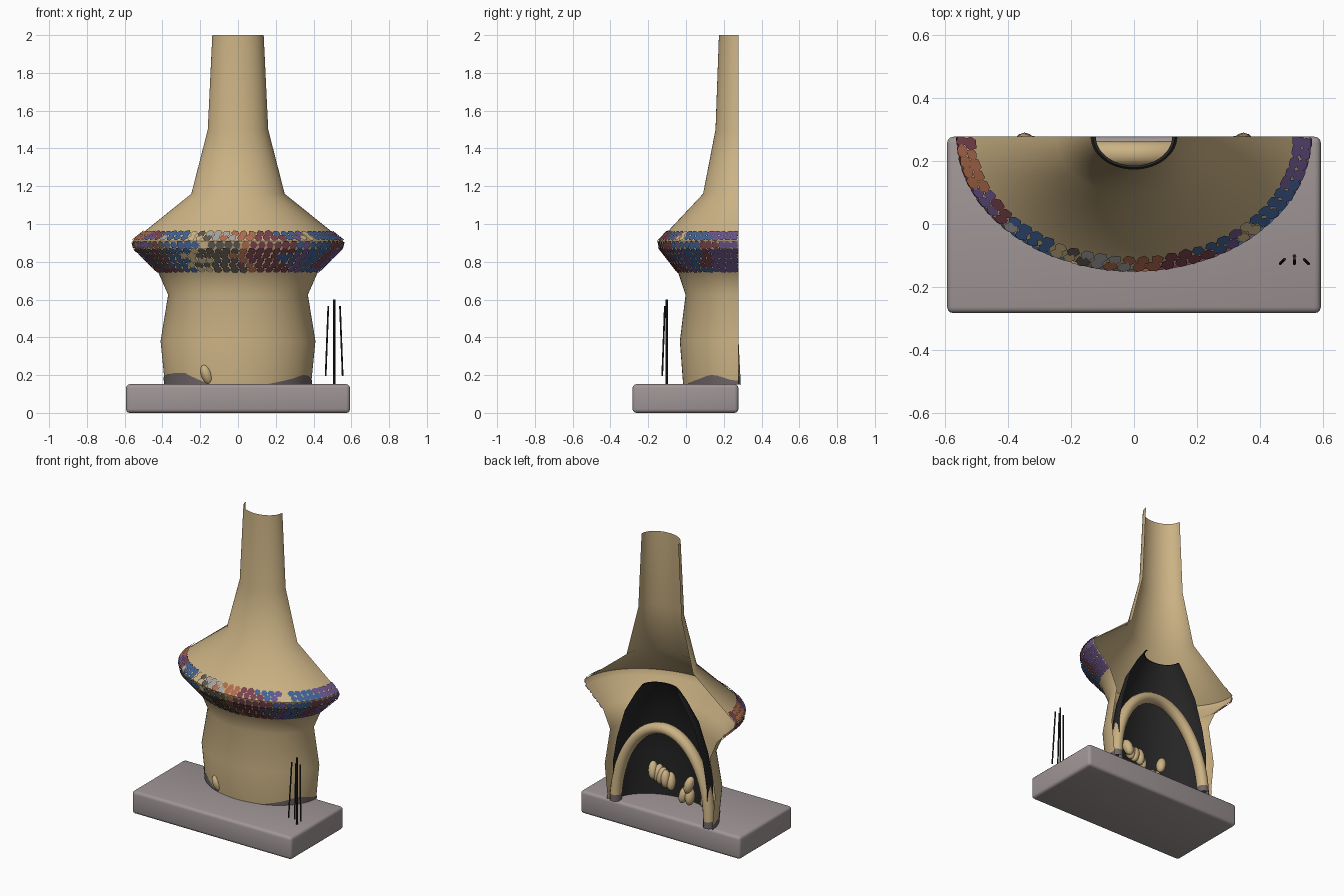
import bpy, bmesh, math, random
from mathutils import Vector

if "Cube" in bpy.data.objects:
    bpy.data.objects.remove(bpy.data.objects["Cube"])

random.seed(4)
AXIS_Y, SQUASH = 0.277, 0.755      # centre of the half oval plan, depth to width


def lin(c):
    return c / 12.92 if c <= 0.04045 else ((c + 0.055) / 1.055) ** 2.4


def mat(name, r, g, b):
    m = bpy.data.materials.new(name)
    m.diffuse_color = (lin(r / 255), lin(g / 255), lin(b / 255), 1)
    m.use_nodes = True
    m.node_tree.nodes["Principled BSDF"].inputs["Base Color"].default_value = m.diffuse_color
    return m


clay = mat("clay", 203, 178, 132)
stone = mat("stone", 160, 150, 150)
soot = mat("soot_black", 38, 38, 38)
ash = mat("ash_grey", 112, 102, 104)
blue = mat("tile_blue", 66, 98, 150)
purple = mat("tile_purple", 108, 86, 142)
maroon = mat("tile_maroon", 122, 66, 78)
terra = mat("tile_terracotta", 176, 108, 78)
silver = mat("tile_silver", 165, 162, 162)
slate = mat("tile_slate", 92, 86, 80)


def make(name, bm, mats, smooth=True):
    me = bpy.data.meshes.new(name)
    bm.to_mesh(me)
    bm.free()
    for m in mats:
        me.materials.append(m)
    ob = bpy.data.objects.new(name, me)
    bpy.context.collection.objects.link(ob)
    if smooth:
        bpy.context.view_layer.objects.active = ob
        ob.select_set(True)
        bpy.ops.object.shade_smooth_by_angle(angle=math.radians(40))
        ob.select_set(False)
    return ob


def oval(r, z, a):
    """Point on the half oval; a = 0 at -x, pi at +x, front in between."""
    return Vector((-r * math.cos(a), AXIS_Y - SQUASH * r * math.sin(a), z))


def half_turn(name, profile, material, segs=48):
    bm = bmesh.new()
    rows = [[bm.verts.new(oval(r, z, math.pi * i / segs)) for i in range(segs + 1)]
            for r, z in profile]
    for lo, hi in zip(rows, rows[1:]):
        for i in range(segs):
            bm.faces.new((lo[i], lo[i + 1], hi[i + 1], hi[i]))
    return make(name, bm, [material])


# Stone plinth
bm = bmesh.new()
bmesh.ops.create_cube(bm, size=1)
for v in bm.verts:
    v.co = Vector((v.co.x * 1.186, v.co.y * 0.56 - 0.003, (v.co.z + 0.5) * 0.152))
bmesh.ops.bevel(bm, geom=bm.edges[:], offset=0.02, segments=3, profile=0.5, affect='EDGES')
make("plinth", bm, [stone])

# Clay hood and flue, open at the back
TOP, RIM, UNDER, NECK = (0.247, 1.16), (0.558, 0.91), (0.548, 0.87), (0.425, 0.75)
half_turn("hood", [(0.387, 0.15), (0.41, 0.38), (0.37, 0.625), NECK, UNDER, RIM, TOP,
                   (0.16, 1.5), (0.136, 2.0)], clay)

# Sooty liner inside the hood, open to the flue
half_turn("firebox_liner", [(0.352, 0.15), (0.348, 0.42), (0.32, 0.58), (0.26, 0.78),
                            (0.18, 0.92), (0.13, 0.99), (0.121, 0.988)], soot)

# Ash stain around the foot of the hood, with a wavy top edge
bm = bmesh.new()
prev = None
for i in range(61):
    a = math.pi * i / 60
    d = math.degrees(a)
    if d < 68:
        h = 0.034 + 0.028 * math.sin(math.radians(d * 2.2)) if d < 45 else 0.06 * (68 - d) / 23
    elif d > 112:
        h = 0.035 * (d - 112) / 28 if d < 140 else 0.036 + 0.014 * math.sin((d - 140) / 8)
    else:
        h = 0.001
    pair = (bm.verts.new(oval(0.391, 0.15, a)), bm.verts.new(oval(0.391 + h * 0.1, 0.15 + h, a)))
    if prev:
        bm.faces.new((prev[0], pair[0], pair[1], prev[1]))
    prev = pair
make("ash_stain", bm, [ash])

# Mosaic belt: six-sided tiles laid in rows that follow the hood profile
tile_mats = [blue, purple, maroon, terra, silver, slate, clay]
B, P, M, T, S, D, C = range(7)
upper = [M, T, T, P, M, S, B, B, C, D, S, T, T, M, M, B, P, C, B, B, B, P, P, P]
lower = [M, T, P, D, M, D, B, B, C, D, D, D, T, M, M, M, B, P, B, B, M, P, P, P]
bm = bmesh.new()


def tile_row(start, end, k, run, odd):
    """One row at fraction k of the slanted band from start to end."""
    dr, dz = end[0] - start[0], end[1] - start[1]
    r, z = start[0] + dr * k, start[1] + dz * k
    count = int(math.pi * 0.88 * r / 0.039)
    drift = random.uniform(-0.4, 0.4)
    for i in range(count):
        a = math.pi * (i + (0.65 if odd else 0.35)) / count
        c = oval(r, z, a)
        u = (oval(r, z, a + 0.01) - oval(r, z, a - 0.01)).normalized()
        w = (oval(r + dr, z + dz, a) - c).normalized()
        n = u.cross(w).normalized()
        if n.dot(c - Vector((0, AXIS_Y, z))) < 0:
            n = -n
        spin = random.uniform(-0.25, 0.25)
        size = random.uniform(0.021, 0.025)
        ring = []
        for j in range(6):
            t = spin + math.pi * j / 3
            p = c + n * 0.007 + (u * math.cos(t) + w * math.sin(t)) * size * random.uniform(.86, 1.1)
            p.y = min(p.y, AXIS_Y)
            ring.append(bm.verts.new(p))
        f = bm.faces.new(ring)
        f.normal_update()
        if f.normal.dot(n) < 0:
            f.normal_flip()
        pick = a / math.pi * len(run) + random.uniform(-0.7, 0.7) + drift
        f.material_index = run[max(0, min(len(run) - 1, int(pick)))]


for j, k in enumerate((0.05, 0.14)):                 # sloping top
    tile_row(RIM, TOP, k, upper, j)
tile_row(UNDER, RIM, 0.5, lower, 0)                  # rim
for j in range(5):                                   # underside
    tile_row(UNDER, NECK, 0.08 + j * 0.205, lower, j % 2 == 0)
make("mosaic_belt", bm, tile_mats, smooth=False)

# Rounded arch around the fire opening, leaning slightly inwards, ash at its feet
bm = bmesh.new()
rings, N, SIDES = [], 40, 12
for i in range(N + 1):
    t = math.pi * i / N
    s = math.sin(t)
    c = Vector((-0.347 * math.cos(t), 0.25 - 0.028 * s, 0.15 + 0.553 * s))
    out = Vector((-0.56 * math.cos(t), 0, 0.35 * s)).normalized()
    rings.append([bm.verts.new(c + out * 0.036 * math.cos(q) + Vector((0, 0.04 * math.sin(q), 0)))
                  for q in (2 * math.pi * k / SIDES for k in range(SIDES))])
for p, q in zip(rings, rings[1:]):
    for k in range(SIDES):
        n = (k + 1) % SIDES
        f = bm.faces.new((p[k], p[n], q[n], q[k]))
        f.material_index = 1 if f.calc_center_median().z < 0.18 else 0
bmesh.ops.recalc_face_normals(bm, faces=bm.faces[:])
make("opening_arch", bm, [clay, ash])

# Lumpy fire logs heaped inside, one poking out of the front wall
logs = [(0.155, 0.127, 0.35), (0.125, 0.115, 0.335), (0.095, 0.12, 0.325), (0.062, 0.127, 0.315),
        (0.035, 0.11, 0.3), (-0.112, 0.127, 0.32), (-0.055, 0.1, 0.23), (-0.1, 0.1, 0.23),
        (-0.165, 0.022, 0.2)]
for i, (x, y, z) in enumerate(logs):
    bm = bmesh.new()
    bmesh.ops.create_uvsphere(bm, u_segments=12, v_segments=8, radius=1)
    for v in bm.verts:
        v.co = Vector((v.co.x * 0.03, v.co.y * 0.034, v.co.z * 0.058))
    ob = make(f"log_{i + 1}", bm, [clay])
    ob.location = (x, y, z)
    ob.rotation_euler = (random.uniform(0.1, 0.4), random.uniform(-0.4, 0.2), 0)


# Fire irons: an upright stand with three hanging rods
def rod(name, a, b, r):
    a, b = Vector(a), Vector(b)
    bm = bmesh.new()
    bmesh.ops.create_cone(bm, cap_ends=True, segments=8, radius1=r, radius2=r, depth=(b - a).length)
    ob = make(name, bm, [soot])
    ob.location = (a + b) / 2
    ob.rotation_euler = (b - a).to_track_quat('Z', 'Y').to_euler()


rod("iron_stand", (0.509, -0.102, 0.15), (0.509, -0.102, 0.6), 0.006)
for name, dx in (("left", -1), ("middle", 0), ("right", 1)):
    rod(f"iron_rod_{name}", (0.509 + dx * 0.045, -0.126, 0.195),
        (0.509 + dx * 0.031, -0.112, 0.565), 0.0045)
